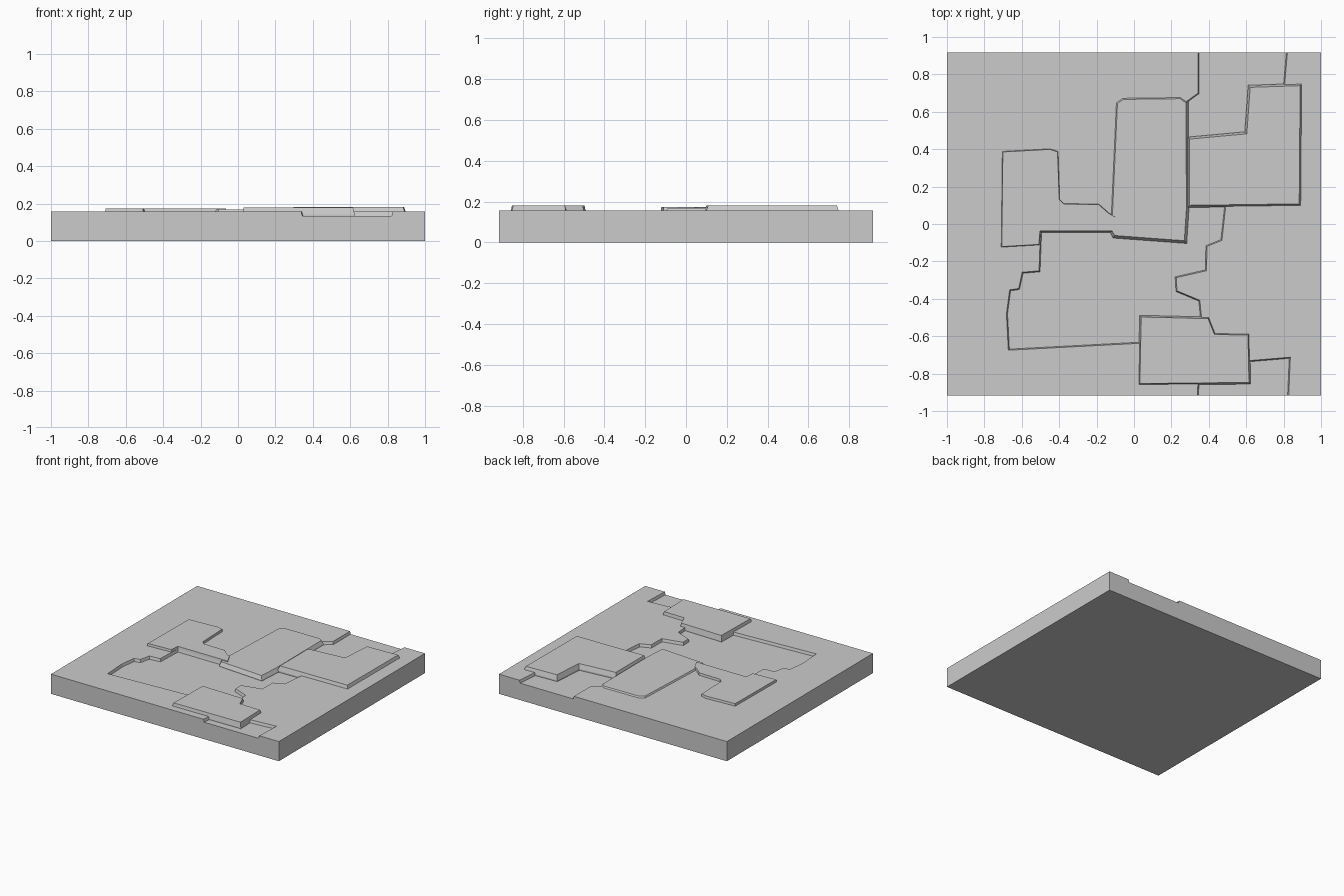
import bpy
import bmesh

cube = bpy.data.objects.get("Cube")
if cube:
    bpy.data.objects.remove(cube, do_unlink=True)

GROUND, FLOOR = 0.156, 0.134

stone = bpy.data.materials.new("plain_grey")
stone.use_nodes = True
grey = (0.6, 0.6, 0.6, 1)
stone.diffuse_color = grey
stone.node_tree.nodes["Principled BSDF"].inputs["Base Color"].default_value = grey


def slab(name, outline, start, shoulder, end, taper):
    """Straight-sided from start to shoulder, then tapered inward up to end."""
    bm = bmesh.new()
    bm.faces.new([bm.verts.new((x, y, start)) for x, y in outline])
    bmesh.ops.recalc_face_normals(bm, faces=bm.faces[:])
    cap = bm.faces[0]
    made = bmesh.ops.extrude_face_region(bm, geom=[cap], use_keep_orig=True)["geom"]
    cap = next(g for g in made if isinstance(g, bmesh.types.BMFace))
    for v in cap.verts:
        v.co.z = shoulder
    bmesh.ops.recalc_face_normals(bm, faces=bm.faces[:])
    if taper:
        bmesh.ops.inset_region(bm, faces=[cap], thickness=taper, use_even_offset=True)
        for v in cap.verts:
            v.co.z = end
    bmesh.ops.recalc_face_normals(bm, faces=bm.faces[:])
    mesh = bpy.data.meshes.new(name)
    bm.to_mesh(mesh)
    bm.free()
    mesh.materials.append(stone)
    obj = bpy.data.objects.new(name, mesh)
    bpy.context.scene.collection.objects.link(obj)
    return obj


# Base block
base = slab("base_block", [(-1, -.916), (1, -.916), (1, .916), (-1, .916)],
            0, GROUND, GROUND, 0)

# Winding recess cut from the front edge to the back edge
channel = slab("channel_cutter", [
    (.335, -.97), (.345, -.8), (.1, -.7), (.03, -.638), (-.672, -.675),
    (-.682, -.48), (-.665, -.352), (-.617, -.345), (-.598, -.258),
    (-.508, -.25), (-.5, -.04), (-.08, -.04), (.1, .2), (.28, .655),
    (.342, .70), (.342, .97), (.825, .97), (.805, .74), (.7, .5),
    (.49, .09), (.47, -.088), (.39, -.12), (.388, -.25), (.226, -.287),
    (.23, -.357), (.352, -.408), (.362, -.51), (.45, -.7), (.62, -.73),
    (.836, -.712), (.825, -.97)], 0.3, GROUND, FLOOR, 0.006)
channel.hide_render = True
cut = base.modifiers.new("channel", "BOOLEAN")
cut.operation = "DIFFERENCE"
cut.solver = "EXACT"
cut.object = channel
bpy.context.view_layer.update()
carved = bpy.data.meshes.new_from_object(
    base.evaluated_get(bpy.context.evaluated_depsgraph_get()))
base.modifiers.clear()
base.data = carved
bpy.data.objects.remove(channel, do_unlink=True)

# Raised plates
slab("left_plate", [
    (-.71, -.124), (-.506, -.112), (-.5, -.04), (-.06, -.04), (-.1, .04),
    (-.135, .06), (-.187, .106), (-.375, .11), (-.397, .132), (-.406, .388),
    (-.45, .402), (-.704, .388)], 0.1, GROUND, 0.174, 0.003)

slab("centre_plate", [
    (-.112, -.075), (.282, -.104), (.294, .08), (.292, .655), (.25, .684),
    (-.062, .68), (-.102, .652), (-.133, -.035)], 0.1, 0.14, 0.168, 0.014)

slab("right_plate", [
    (.286, .088), (.895, .096), (.9, .752), (.61, .742), (.592, .493),
    (.286, .465)], 0.1, 0.145, 0.181, 0.012)

slab("front_plate", [
    (.022, -.862), (.624, -.856), (.618, -.585), (.436, -.582),
    (.402, -.497), (.03, -.488)], 0.1, 0.14, 0.18, 0.009)
